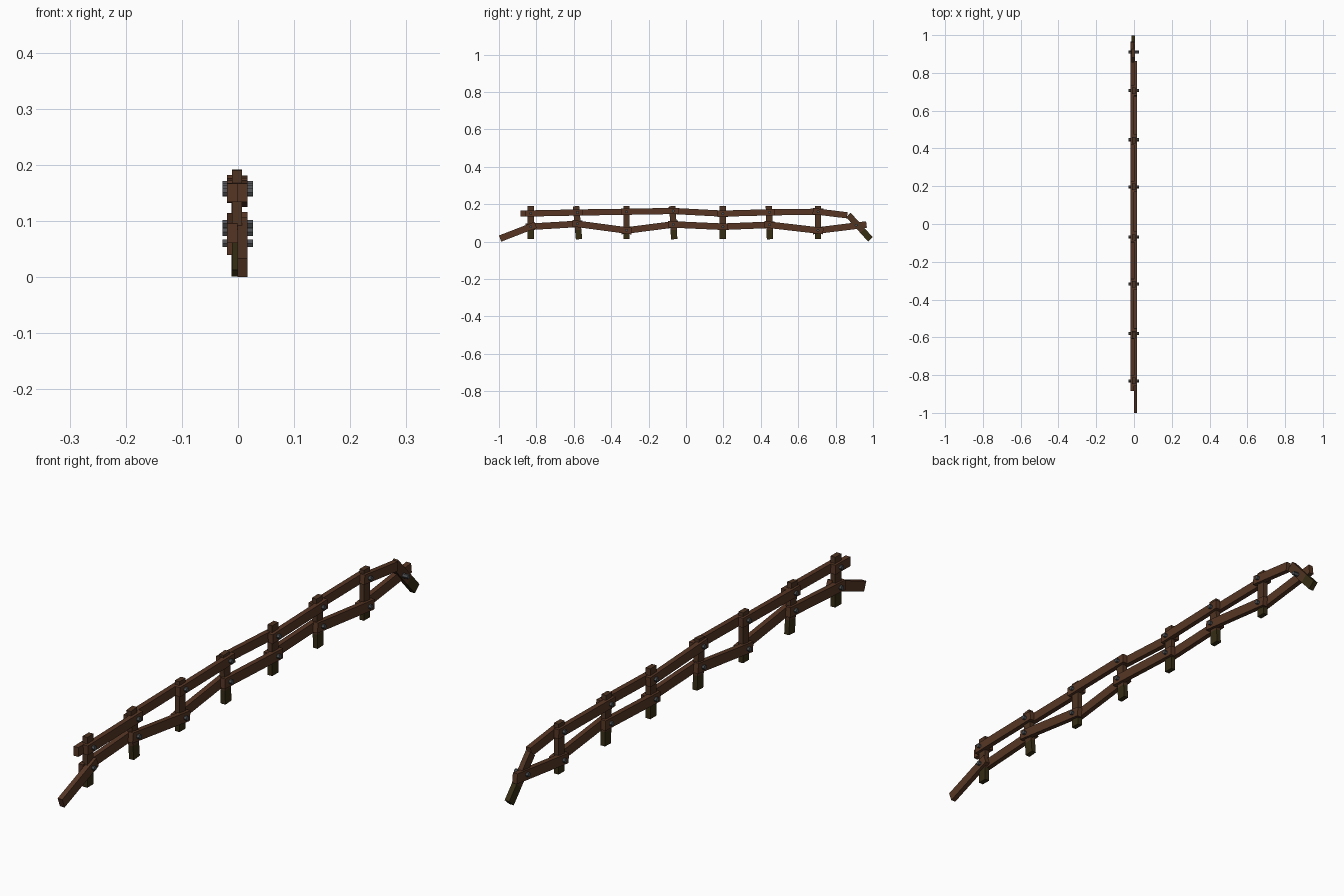
import bpy, bmesh, math
from mathutils import Vector

if "Cube" in bpy.data.objects:
    bpy.data.objects.remove(bpy.data.objects["Cube"])

def mat(name, rgb):
    m = bpy.data.materials.new(name)
    m.diffuse_color = (*rgb, 1)
    m.use_nodes = True
    m.node_tree.nodes["Principled BSDF"].inputs["Base Color"].default_value = m.diffuse_color
    return m

BROWN = mat("brown_wood", (0.095, 0.037, 0.018))
POST = mat("dark_brown_wood", (0.075, 0.033, 0.016))
MOSS = mat("mossy_wood", (0.036, 0.026, 0.007))
IRON = mat("iron_grey", (0.075, 0.08, 0.085))

def beam(name, a, b, x, hx, hw, mats, split=None):
    """Box running from a to b in the (y, z) plane; an optional split gives
    the part nearest a the second material."""
    a, b = Vector(a), Vector(b)
    d = (b - a).normalized()
    n = Vector((-d.y, d.x)) * hw
    stations = [0, 1] if split is None else [0, split, 1]
    bm = bmesh.new()
    rings = []
    for t in stations:
        c = a.lerp(b, t)
        ring = []
        for sx, sn in ((-1, -1), (1, -1), (1, 1), (-1, 1)):
            p = c + n * sn
            ring.append(bm.verts.new((x + sx * hx, p.x, p.y)))
        rings.append(ring)
    for k in range(len(rings) - 1):
        for i in range(4):
            j = (i + 1) % 4
            f = bm.faces.new((rings[k][i], rings[k][j], rings[k + 1][j], rings[k + 1][i]))
            f.material_index = 1 if split and k == 0 else 0
    f = bm.faces.new(rings[0])
    f.material_index = 1 if split else 0
    bm.faces.new(rings[-1])
    bmesh.ops.recalc_face_normals(bm, faces=bm.faces)
    me = bpy.data.meshes.new(name)
    bm.to_mesh(me)
    bm.free()
    for m in mats:
        me.materials.append(m)
    ob = bpy.data.objects.new(name, me)
    bpy.context.collection.objects.link(ob)

def bolt(y, z):
    bpy.ops.mesh.primitive_cylinder_add(vertices=6, radius=0.008, depth=0.055,
        location=(-0.0005, y, z), rotation=(0, math.pi / 2, 0))
    ob = bpy.context.object
    ob.name = "bolt"
    ob.data.materials.append(IRON)

# joint positions along the fence: y, lower rail z, upper rail z, post lean
joints = [(-0.83, 0.08, 0.151, 0.0), (-0.58, 0.095, 0.156, 0.008),
          (-0.318, 0.06, 0.16, 0.0), (-0.068, 0.092, 0.164, 0.005),
          (0.197, 0.08, 0.15, 0.0), (0.446, 0.09, 0.157, 0.003),
          (0.706, 0.06, 0.16, 0.0)]

# posts, mossy near the ground, with through bolts
for y, lo, up, lean in joints:
    beam("post", (y + lean, 0.013), (y - lean, 0.19), -0.002, 0.009, 0.017,
         [POST, MOSS], 0.28)
    bolt(y, lo)
    bolt(y, up)

# fallen end post
beam("fallen_post", (0.986, 0.0125), (0.868, 0.143), -0.003, 0.009, 0.017,
     [POST, MOSS], 0.35)
bolt(0.91, 0.088)

# rails: one plank per bay, alternating sides of the posts
lower = [(-0.994, 0.0165)] + [(j[0], j[1]) for j in joints] + [(0.965, 0.092)]
upper = [(-0.885, 0.15)] + [(j[0], j[2]) for j in joints] + [(0.862, 0.141)]

def rails(name, pts, first_side, hw):
    last = len(pts) - 2
    for i in range(last + 1):
        a, b = Vector(pts[i]), Vector(pts[i + 1])
        e = (b - a).normalized() * 0.028
        a2 = a if i == 0 else a - e
        b2 = b if i == last else b + e
        side = first_side * (-1) ** i
        beam(name, a2, b2, -0.001 + side * 0.0092, 0.009, hw, [BROWN])

rails("lower_rail", lower, 1, 0.0175)
rails("upper_rail", upper, -1, 0.0165)
